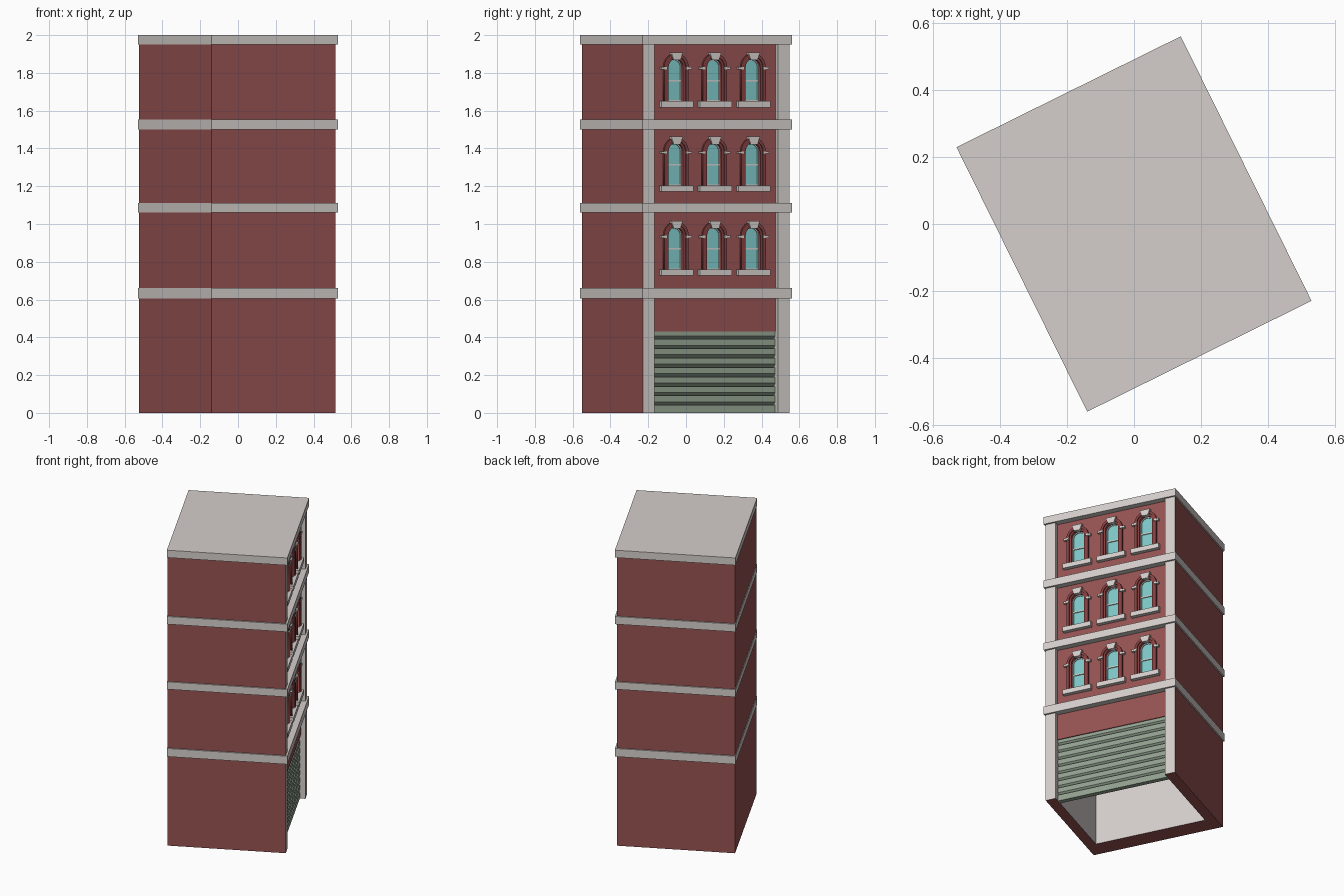
import bpy, bmesh, math
from mathutils import Matrix, Vector

if "Cube" in bpy.data.objects:
    bpy.data.objects.remove(bpy.data.objects["Cube"])

TURN = Matrix.Rotation(math.radians(26.3), 4, 'Z')   # whole building is turned on its plot


def material(name, rgb):
    m = bpy.data.materials.new(name)
    m.diffuse_color = (*rgb, 1)
    m.use_nodes = True
    m.node_tree.nodes["Principled BSDF"].inputs["Base Color"].default_value = m.diffuse_color
    return m


RED = material("brick red", (0.30, 0.085, 0.083))
DEEP = material("deep red", (0.23, 0.05, 0.05))
STONE = material("pale stone", (0.66, 0.62, 0.60))
GLASS = material("teal glass", (0.21, 0.57, 0.58))
GREEN = material("grey green", (0.29, 0.36, 0.28))


def finish(name, mesh, *mats):
    for m in mats:
        mesh.materials.append(m)
    mesh.transform(TURN)
    ob = bpy.data.objects.new(name, mesh)
    bpy.context.collection.objects.link(ob)
    return ob


def box(name, lo, hi, *mats, rule=None):
    """Box between two corners; rule(normal) picks the material index."""
    bm = bmesh.new()
    bmesh.ops.create_cube(bm, size=1)
    for v in bm.verts:
        v.co = Vector([lo[i] if v.co[i] < 0 else hi[i] for i in range(3)])
    bm.normal_update()
    if rule:
        for f in bm.faces:
            f.material_index = rule(f.normal)
    me = bpy.data.meshes.new(name)
    bm.to_mesh(me)
    bm.free()
    return finish(name, me, *mats)


def plate(name, loops, x0, x1, mat):
    """Flat outline(s) in the facade plane (y, z); inner loops become holes."""
    cu = bpy.data.curves.new(name, 'CURVE')
    cu.dimensions = '2D'
    cu.fill_mode = 'BOTH'
    cu.extrude = (x1 - x0) / 2
    for pts in loops:
        s = cu.splines.new('POLY')
        s.points.add(len(pts) - 1)
        for p, (u, v) in zip(s.points, pts):
            p.co = (u, v, 0, 1)
        s.use_cyclic_u = True
    tmp = bpy.data.objects.new(name + "_outline", cu)
    bpy.context.collection.objects.link(tmp)
    bpy.context.view_layer.update()
    me = bpy.data.meshes.new_from_object(
        tmp.evaluated_get(bpy.context.evaluated_depsgraph_get()))
    bpy.data.objects.remove(tmp)
    me.materials.clear()
    me.transform(Matrix(((0, 0, 1, (x0 + x1) / 2), (1, 0, 0, 0),
                         (0, 1, 0, 0), (0, 0, 0, 1))))
    return finish(name, me, mat)


def rect(u0, v0, u1, v1):
    return [(u0, v0), (u1, v0), (u1, v1), (u0, v1)]


def arch(u, z, r, bottom, spring=0.213, n=14):
    """Round-headed outline of half width r above sill height z."""
    top = [(u + r * math.cos(math.pi * i / n), z + spring + r * math.sin(math.pi * i / n))
           for i in range(n + 1)]
    return [(u - r, z + bottom), (u + r, z + bottom)] + top


FACE = 0.333                       # facade plane
COLS = (-0.2275, 0, 0.2275)
ROWS = (0.727, 1.172, 1.618)

# side walls, whose front ends and inner sides are the stone pilasters
for side, name in ((-1, "left_wall"), (1, "right_wall")):
    y0, y1 = sorted((side * 0.365, side * 0.432))
    box(name, (-0.37, y0, 0), (0.362, y1, 1.96), RED, STONE,
        rule=lambda n: 1 if n.x > 0.5 or n.y * side < -0.5 else 0)

# back wall with pale inner side
box("back_wall", (-0.37, -0.366, 0), (-0.25, 0.366, 1.96), RED, STONE,
    rule=lambda n: 1 if n.x > 0.5 else 0)

# floor bands and roof slab
for i, (z0, z1) in enumerate(((0.605, 0.66), (1.06, 1.11), (1.50, 1.552), (1.95, 2.0))):
    box("roof_slab" if i == 3 else f"floor_band_{i + 1}",
        (-0.3735, -0.4405, z0), (0.3735, 0.4405, z1), STONE)

# brick facade with arched openings
R = 0.043
holes = [arch(u, z, R, 0.03) for z in ROWS for u in COLS]
plate("facade", [rect(-0.366, 0.43, 0.366, 1.96)] + holes, 0.29, FACE, RED)

# windows
for r, z in enumerate(ROWS):
    for c, u in enumerate(COLS):
        tag = f"_{r + 1}_{c + 1}"
        plate("window_glass" + tag, [arch(u, z, R + 0.002, 0.028)], 0.308, 0.314, GLASS)
        plate("window_frame" + tag, [arch(u, z, R, 0.03), arch(u, z, R - 0.006, 0.038)],
              0.31, 0.320, STONE)
        box("window_rail" + tag, (0.31, u - 0.04, z + 0.137), (0.320, u + 0.04, z + 0.145), STONE)
        # stepped brick surround
        plate("inner_surround" + tag, [arch(u, z, 0.056, 0.03), arch(u, z, R, 0.029)],
              FACE - 0.004, FACE + 0.007, DEEP)
        plate("outer_surround" + tag, [arch(u, z, 0.072, 0.03), arch(u, z, 0.056, 0.029)],
              FACE - 0.004, FACE + 0.014, DEEP)
        # stone dressings
        box("sill" + tag, (0.312, u - 0.094, z), (FACE + 0.026, u + 0.094, z + 0.032), STONE)
        for s in (-1, 1):
            ys = sorted((u + s * 0.056, u + s * 0.09))
            box(f"impost{tag}_{'left' if s < 0 else 'right'}", (FACE - 0.004, ys[0], z + 0.2),
                (FACE + 0.018, ys[1], z + 0.213), STONE)
        plate("keystone" + tag, [[(u - 0.02, z + 0.25), (u + 0.02, z + 0.25),
                                  (u + 0.034, z + 0.29), (u - 0.034, z + 0.29)]],
              FACE - 0.004, FACE + 0.022, STONE)

# slatted roller door: side profile swept across the opening
profile = [(0.295, 0.0), (0.327, 0.0)]
for k in range(1, 9):
    z = 0.05 * k
    profile += [(0.327, z - 0.009), (0.307, z - 0.009), (0.327, z + 0.008)]
profile += [(0.327, 0.432), (0.295, 0.432)]
bm = bmesh.new()
cap = bm.faces.new([bm.verts.new((x, -0.366, z)) for x, z in profile])
ext = bmesh.ops.extrude_face_region(bm, geom=[cap], use_keep_orig=True)
bmesh.ops.translate(bm, vec=(0, 0.732, 0),
                    verts=[g for g in ext["geom"] if isinstance(g, bmesh.types.BMVert)])
bmesh.ops.recalc_face_normals(bm, faces=bm.faces)
door = bpy.data.meshes.new("roller_door")
bm.to_mesh(door)
bm.free()
finish("roller_door", door, GREEN)
